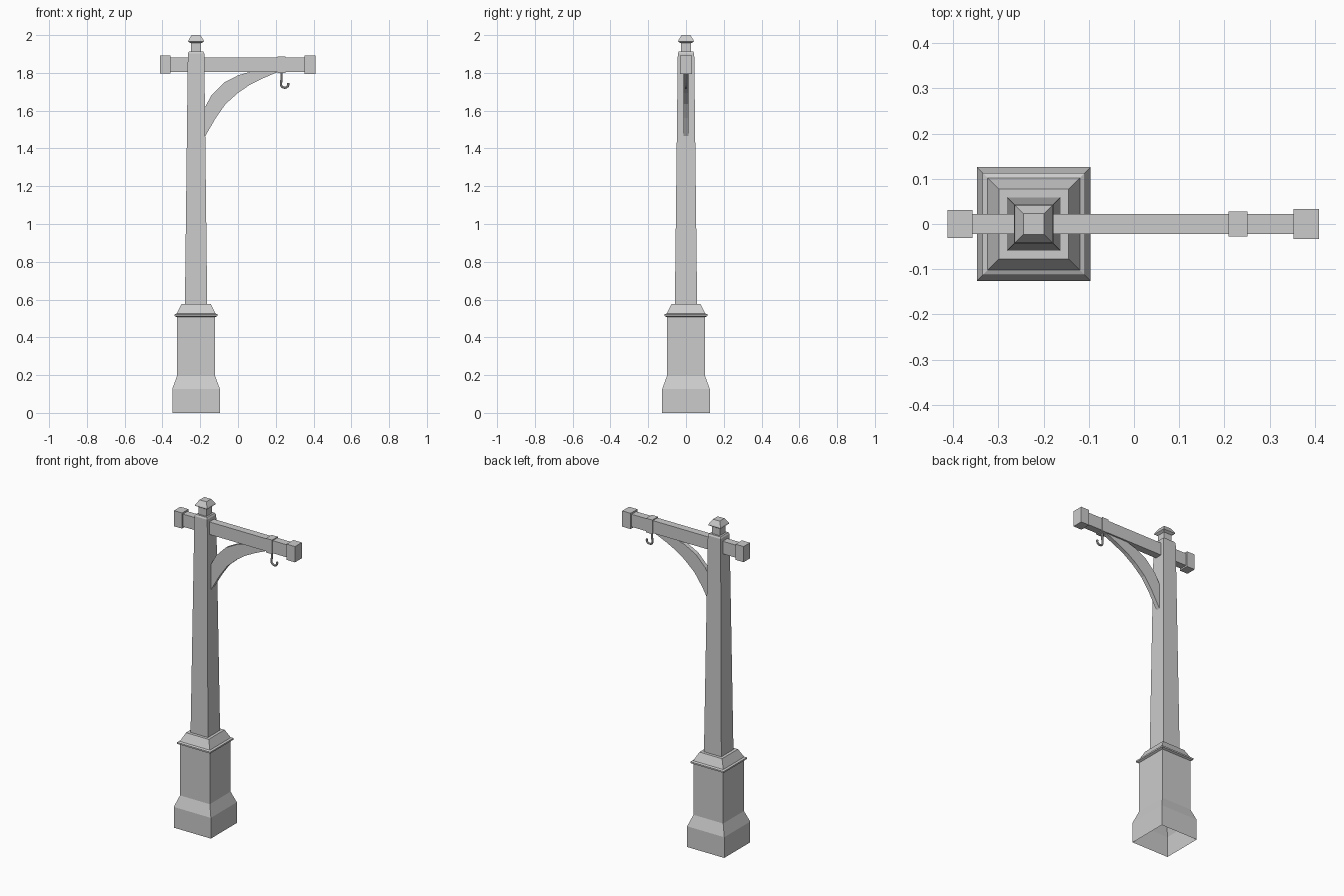
import bpy, bmesh, math

if "Cube" in bpy.data.objects:
    bpy.data.objects.remove(bpy.data.objects["Cube"])

POST_X = -0.222


def finish(name, bm):
    bmesh.ops.recalc_face_normals(bm, faces=bm.faces)
    me = bpy.data.meshes.new(name)
    bm.to_mesh(me)
    bm.free()
    ob = bpy.data.objects.new(name, me)
    bpy.context.collection.objects.link(ob)
    return ob


def square_stack(name, levels, cap_bottom=True):
    """Square loft around the post axis from (half width, z) levels."""
    bm = bmesh.new()
    rings = [[bm.verts.new((POST_X + sx * h, sy * h, z))
              for sx, sy in ((-1, -1), (1, -1), (1, 1), (-1, 1))] for h, z in levels]
    for a, b in zip(rings, rings[1:]):
        for i in range(4):
            j = (i + 1) % 4
            bm.faces.new((a[i], a[j], b[j], b[i]))
    bm.faces.new(rings[-1])
    if cap_bottom:
        bm.faces.new(rings[0][::-1])
    return finish(name, bm)


def box(name, x0, x1, hy, z0, z1):
    bm = bmesh.new()
    bmesh.ops.create_cube(bm, size=1)
    for v in bm.verts:
        v.co = ((x0 + x1) / 2 + v.co.x * (x1 - x0), v.co.y * 2 * hy,
                (z0 + z1) / 2 + v.co.z * (z1 - z0))
    return finish(name, bm)


# Pedestal, open underneath, with its moulded collar
square_stack("pedestal", [(0.126, 0), (0.126, 0.127), (0.101, 0.195), (0.101, 0.512)], False)
square_stack("pedestal_collar", [(0.101, 0.507), (0.113, 0.513), (0.113, 0.522),
                                 (0.102, 0.527), (0.077, 0.577)])

# Tapered post and finial
square_stack("post", [(0.059, 0.57), (0.0435, 1.903), (0.038, 1.913)])
square_stack("finial_neck", [(0.027, 1.91), (0.027, 1.965)])
square_stack("finial_cap", [(0.028, 1.957), (0.042, 1.966), (0.040, 1.973), (0.023, 2.0)])

# Cross arm, end blocks and hook band
box("cross_arm", -0.37, 0.37, 0.0225, 1.805, 1.882)
box("left_end_block", -0.413, -0.358, 0.031, 1.796, 1.892)
box("right_end_block", 0.353, 0.410, 0.033, 1.795, 1.892)
box("hook_band", 0.209, 0.251, 0.0275, 1.800, 1.887)

# Curved brace: quads between upper and lower edges, extruded in y
upper = [(-0.185, 1.60), (-0.14, 1.682), (-0.075, 1.748), (0.0, 1.787), (0.055, 1.803), (0.12, 1.807), (0.20, 1.807)]
lower = [(-0.185, 1.445), (-0.118, 1.561), (-0.066, 1.635), (0.0, 1.694), (0.06, 1.735), (0.125, 1.768), (0.21, 1.805)]
bm = bmesh.new()
top = [bm.verts.new((x, -0.013, z)) for x, z in upper]
low = [bm.verts.new((x, -0.013, z)) for x, z in lower]
for i in range(len(top) - 1):
    bm.faces.new((low[i], low[i + 1], top[i + 1], top[i]))
ext = bmesh.ops.extrude_face_region(bm, geom=bm.faces[:])
bmesh.ops.translate(bm, vec=(0, 0.026, 0),
                    verts=[g for g in ext["geom"] if isinstance(g, bmesh.types.BMVert)])
bm.normal_update()
finish("curved_brace", bm)

# Lantern hook: bent wire swept along a J path
path = [(0.230, 1.805), (0.230, 1.765)]
for k in range(9):
    a = math.radians(165 + k * 27)
    path.append((0.247 + 0.020 * math.cos(a), 1.740 + 0.019 * math.sin(a)))
bm = bmesh.new()
rings = []
for i, (x, z) in enumerate(path):
    p, q = path[max(i - 1, 0)], path[min(i + 1, len(path) - 1)]
    d = math.hypot(q[0] - p[0], q[1] - p[1])
    nx, nz = -(q[1] - p[1]) / d, (q[0] - p[0]) / d
    ring = []
    for s in range(8):
        c, y = 0.006 * math.cos(s * math.pi / 4), 0.006 * math.sin(s * math.pi / 4)
        ring.append(bm.verts.new((x + nx * c, y, z + nz * c)))
    rings.append(ring)
for a, b in zip(rings, rings[1:]):
    for i in range(8):
        bm.faces.new((a[i], a[(i + 1) % 8], b[(i + 1) % 8], b[i]))
bm.faces.new(rings[0])
bm.faces.new(rings[-1])
finish("lantern_hook", bm)
